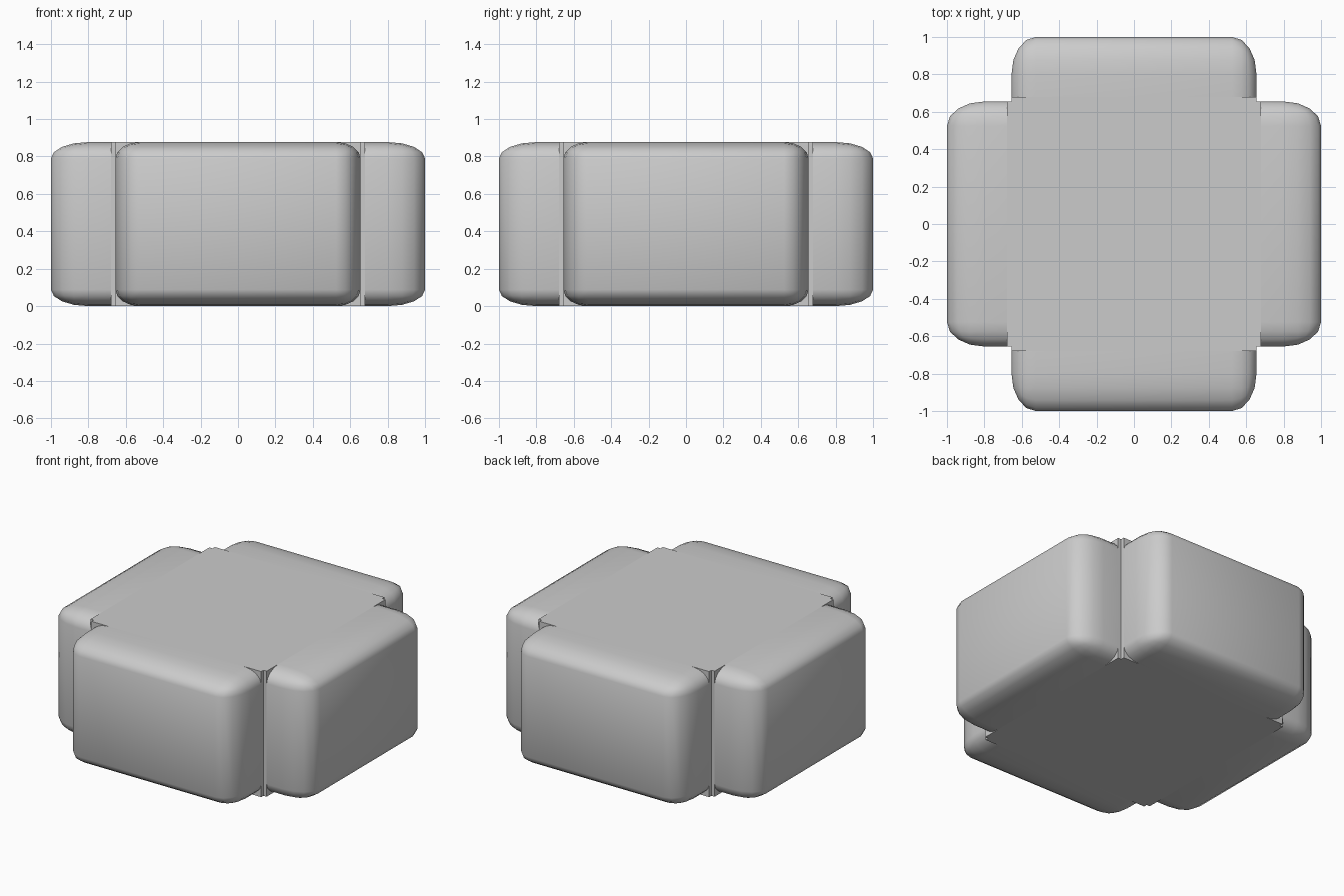
import bpy, bmesh, math
from mathutils import Matrix, Vector

if "Cube" in bpy.data.objects:
    bpy.data.objects.remove(bpy.data.objects["Cube"])

HALF_W = 0.655   # half width of each arm
CORE = 0.68      # reach of the square-edged core
H = 0.877        # total height


def add_object(name, bm):
    bmesh.ops.recalc_face_normals(bm, faces=bm.faces)
    mesh = bpy.data.meshes.new(name)
    bm.to_mesh(mesh)
    bm.free()
    ob = bpy.data.objects.new(name, mesh)
    bpy.context.collection.objects.link(ob)
    return ob


# Core: square prism with small notches in its four corners
bm = bmesh.new()
pts = []
for k in range(4):
    rot = Matrix.Rotation(k * math.pi / 2, 3, 'Z')
    for p in ((CORE, -HALF_W), (CORE, HALF_W), (HALF_W, HALF_W)):
        pts.append(rot @ Vector((p[0], p[1], 0)))
face = bm.faces.new([bm.verts.new(p) for p in pts])
ext = bmesh.ops.extrude_face_region(bm, geom=[face], use_keep_orig=True)
bmesh.ops.translate(bm, vec=(0, 0, H),
                    verts=[v for v in ext['geom'] if isinstance(v, bmesh.types.BMVert)])
add_object("core", bm)


# Pads: ends of a stretched bevelled cube, cut where they meet the core
def pad(name, angle):
    bm = bmesh.new()
    bmesh.ops.create_cube(bm, size=1)
    bmesh.ops.bevel(bm, geom=bm.edges[:], offset=0.1, segments=4, profile=0.5,
                    affect='EDGES')
    bmesh.ops.scale(bm, vec=(2 * HALF_W, 2, H), verts=bm.verts)
    bmesh.ops.translate(bm, vec=(0, 0, H / 2), verts=bm.verts)
    bmesh.ops.bisect_plane(bm, geom=bm.verts[:] + bm.edges[:] + bm.faces[:],
                           plane_co=(0, -CORE, 0), plane_no=(0, 1, 0),
                           clear_outer=True)
    bmesh.ops.rotate(bm, matrix=Matrix.Rotation(angle, 3, 'Z'), verts=bm.verts)
    for f in bm.faces:
        f.smooth = True
    add_object(name, bm)


for i, side in enumerate(("front", "right", "back", "left")):
    pad(side + "_pad", i * math.pi / 2)
